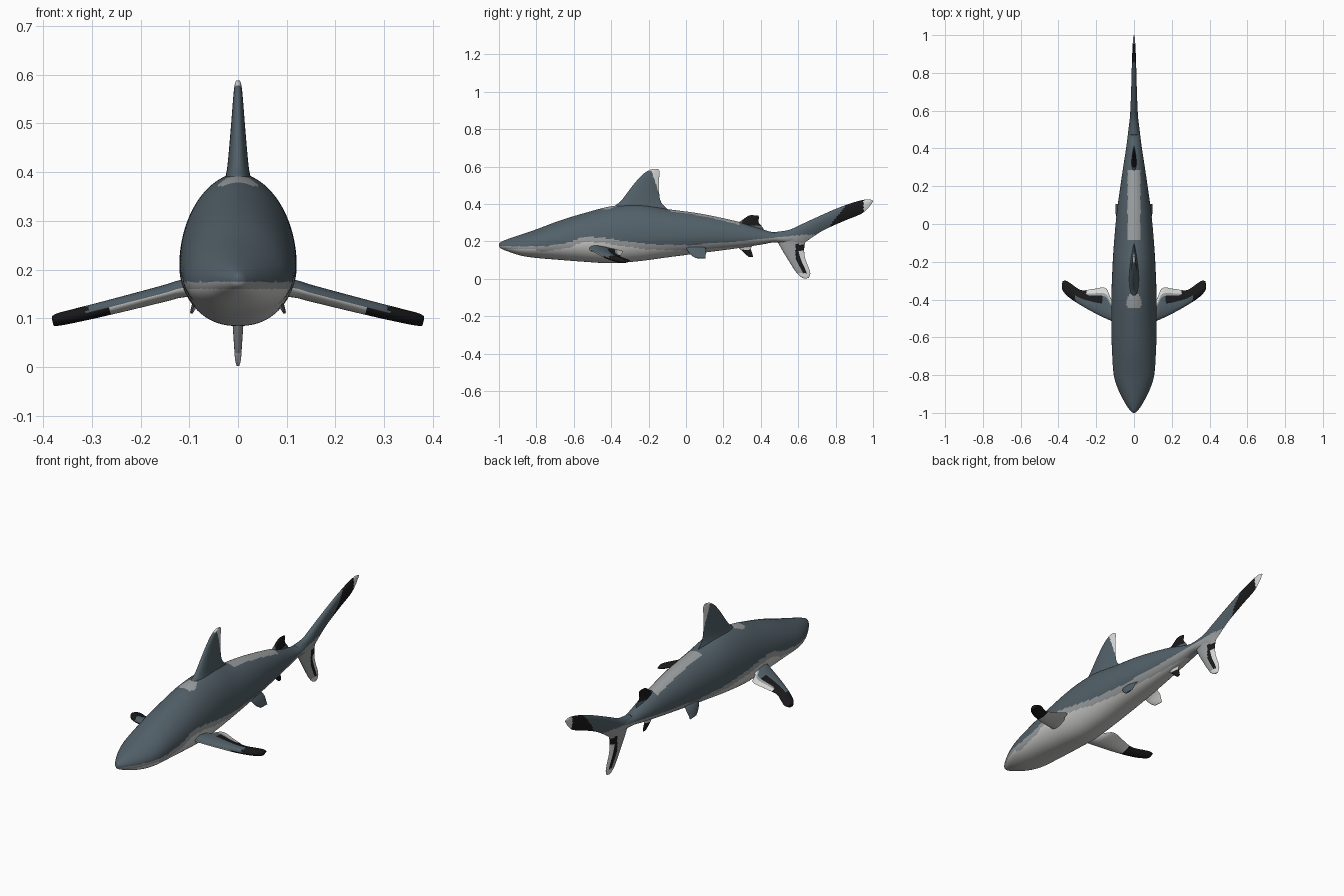
import bpy, bmesh, math
from mathutils import Vector

if "Cube" in bpy.data.objects:
    bpy.data.objects.remove(bpy.data.objects["Cube"])

COLOURS = {
    "slate_back": (0.085, 0.118, 0.14),
    "mid_grey": (0.33, 0.345, 0.35),
    "belly_white": (0.60, 0.60, 0.59),
    "pale_tip": (0.70, 0.70, 0.69),
    "fin_black": (0.01, 0.01, 0.011),
}
MATS = []
for name, c in COLOURS.items():
    m = bpy.data.materials.new(name)
    m.diffuse_color = (*c, 1)
    m.use_nodes = True
    m.node_tree.nodes["Principled BSDF"].inputs["Base Color"].default_value = m.diffuse_color
    MATS.append(m)
SLATE, MID, BELLY, PALE, BLACK = range(5)


def smooth_rows(rows, steps):
    """Catmull-Rom interpolation through tuples of numbers."""
    out = []
    n = len(rows)
    for i in range(n - 1):
        p0, p1, p2, p3 = (rows[max(0, min(n - 1, k))] for k in (i - 1, i, i + 1, i + 2))
        for s in range(steps):
            t = s / steps
            out.append([0.5 * (2 * b + (c - a) * t + (2 * a - 5 * b + 4 * c - d) * t * t
                               + (3 * b - a - 3 * c + d) * t ** 3)
                        for a, b, c, d in zip(p0, p1, p2, p3)])
    out.append(list(rows[-1]))
    return out


def loft(name, rings, us, rule, mirror=False):
    """Skin closed rings of points, then colour each face by rule(centre, normal, u)."""
    bm = bmesh.new()
    tag = bm.faces.layers.float.new("u")
    vs = [[bm.verts.new(p) for p in r] for r in rings]
    n = len(vs[0])
    for a, b in zip(vs, vs[1:]):
        for j in range(n):
            k = (j + 1) % n
            f = bm.faces.new((a[j], a[k], b[k], b[j]))
            f[tag] = (us[j] + us[k]) / 2
    for r in (vs[0], vs[-1]):
        f = bm.faces.new(r)
        f[tag] = 0.5
    bmesh.ops.recalc_face_normals(bm, faces=bm.faces)
    for f in bm.faces:
        f.smooth = True
        f.material_index = rule(f.calc_center_median(), f.normal, f[tag])
    bm.faces.layers.float.remove(tag)
    me = bpy.data.meshes.new(name)
    bm.to_mesh(me)
    bm.free()
    for m in MATS:
        me.materials.append(m)
    ob = bpy.data.objects.new(name, me)
    bpy.context.collection.objects.link(ob)
    if mirror:
        ob.modifiers.new("mirror", 'MIRROR').use_mirror_merge = False
    return ob


def fin(name, rows, rule, mirror=False, steps=8, seg=56):
    """Rows: leading point xyz, trailing point xyz, half thickness."""
    lead, trail, tip = Vector(rows[0][:3]), Vector(rows[0][3:6]), Vector(rows[-1][:3])
    nrm = (trail - lead).cross(tip - (lead + trail) / 2).normalized()
    ang = [2 * math.pi * j / seg for j in range(seg)]
    us = [(1 - math.cos(a)) / 2 for a in ang]
    rings = []
    for r in smooth_rows(rows, steps):
        a, b, h = Vector(r[:3]), Vector(r[3:6]), r[6]
        rings.append([a.lerp(b, u) + nrm * (math.copysign(1, math.sin(t)) * h * 2.6
                      * math.sqrt(max(u, 0)) * (1 - u)) for u, t in zip(us, ang)])
    return loft(name, rings, us, rule, mirror)


def flat_fin(name, rows, rule, **kw):
    """Fin in the centre plane. Rows: lead y z, trail y z, half thickness."""
    return fin(name, [(0, a, b, 0, c, d, h) for a, b, c, d, h in rows], rule, **kw)


# Countershading line, z along the flank
LINE = [(-1.0, .175), (-.75, .175), (-.62, .195), (-.55, .228), (-.45, .222), (-.35, .205),
        (-.2, .185), (0, .18), (.25, .198), (.47, .22), (.62, .235), (1.1, .24)]


def flank(y):
    for (a, za), (b, zb) in zip(LINE, LINE[1:]):
        if y <= b:
            return za + (zb - za) * (y - a) / (b - a)
    return LINE[-1][1]


# Body
def body_rule(c, n, u):
    if c.z > flank(c.y):
        saddle = abs(c.x) < .034 and -.08 < c.y < .29 and n.z > 0
        nape = (c.x / .04) ** 2 + ((c.y + .41) / .043) ** 2 < 1 and n.z > 0
        return MID if saddle or nape else SLATE
    return MID if c.z > flank(c.y) - (.028 if c.y > -.8 else .015) else BELLY


# y, half width, top z, bottom z
BODY = [(-1.0, .004, .186, .176), (-.99, .018, .197, .163), (-.95, .046, .214, .146),
        (-.88, .082, .238, .124), (-.8, .107, .265, .112), (-.68, .116, .31, .102),
        (-.55, .12, .35, .092), (-.4, .12, .388, .084), (-.25, .115, .397, .095),
        (-.1, .106, .373, .115), (.07, .09, .350, .137), (.27, .062, .308, .163),
        (.4, .042, .268, .183), (.47, .033, .25, .195), (.56, .022, .258, .195),
        (.64, .010, .272, .23)]
SEG = 96
rings = []
for y, w, top, bot in smooth_rows(BODY, 10):
    mid = bot + .43 * (top - bot)
    ring = []
    for j in range(SEG):
        a = 2 * math.pi * j / SEG
        ca, sa = math.cos(a), math.sin(a)
        x = math.copysign(abs(ca) ** (1.12 if sa > 0 else .88), ca) * w
        ring.append((x, y, mid + sa * ((top - mid) if sa > 0 else (mid - bot))))
    rings.append(ring)
loft("body", rings, [0] * SEG, body_rule)

# Front dorsal fin, pale at the rear of the tip
flat_fin("dorsal_fin", [
    (-.42, .36, -.06, .35, .035), (-.375, .395, -.105, .378, .026), (-.345, .42, -.137, .42, .021),
    (-.28, .505, -.145, .49, .014), (-.235, .555, -.143, .545, .010),
    (-.20, .58, -.142, .575, .007), (-.175, .588, -.147, .586, .004)],
    lambda c, n, u: PALE if c.y > -.185 + (.58 - c.z) * .33 and c.z > .46 or c.z > .578 else SLATE)

# Rear dorsal fin
flat_fin("rear_dorsal_fin", [
    (.25, .29, .42, .255, .016), (.29, .308, .41, .275, .011), (.315, .325, .388, .303, .008),
    (.335, .338, .390, .327, .005), (.352, .341, .387, .338, .003)],
    lambda c, n, u: BLACK if c.z > .285 and c.y > .3 else SLATE)

# Anal fin
flat_fin("anal_fin", [
    (.26, .18, .37, .19, .012), (.29, .158, .348, .165, .009), (.318, .132, .355, .133, .006),
    (.335, .118, .358, .118, .003)],
    lambda c, n, u: BLACK if c.z < .155 else BELLY)


# Tail fin: upper and lower lobes
def upper_rule(c, n, u):
    if c.y > .95:
        return PALE
    if c.y > .81 + .1 * (.5 - u):
        return BLACK
    return SLATE if c.z > flank(c.y) else MID


def lower_rule(c, n, u):
    if c.z > flank(c.y):
        return SLATE
    if c.z < .03 or (u > .72 and c.z < .15):
        return PALE
    return BLACK if u > .45 and c.y > .585 and c.z < .185 else MID


flat_fin("tail_upper_lobe", [
    (.47, .25, .50, .19, .024), (.55, .262, .60, .17, .021), (.62, .293, .65, .205, .018),
    (.70, .33, .735, .26, .015), (.81, .378, .845, .31, .012), (.90, .41, .935, .347, .009),
    (.965, .425, .975, .38, .006), (.997, .421, 1.0, .414, .003)], upper_rule)
flat_fin("tail_lower_lobe", [
    (.48, .22, .66, .235, .020), (.505, .17, .635, .185, .016), (.55, .095, .635, .12, .012),
    (.588, .037, .66, .05, .008), (.612, .012, .664, .022, .006), (.63, .002, .655, .004, .003)],
    lower_rule)


# Side fins
def pectoral_rule(c, n, u):
    if n.z < 0:
        return BLACK if c.x > .265 else BELLY
    if c.x < .25 and u > .72:
        return PALE if u > .82 else MID
    return BLACK if c.x > .31 or (c.x > .17 and u > .45) else SLATE


fin("pectoral_fins", [
    (.06, -.545, .168, .06, -.42, .162, .020), (.115, -.515, .162, .115, -.405, .158, .018),
    (.15, -.50, .152, .15, -.34, .15, .017), (.22, -.465, .134, .22, -.345, .132, .016),
    (.29, -.425, .116, .28, -.35, .118, .015), (.345, -.388, .103, .335, -.315, .105, .014),
    (.372, -.36, .097, .36, -.30, .099, .013), (.381, -.345, .094, .378, -.303, .095, .010)],
    pectoral_rule, mirror=True)

fin("pelvic_fins", [
    (.06, -.01, .185, .055, .10, .18, .010), (.078, .005, .155, .078, .108, .15, .008),
    (.088, .025, .13, .09, .105, .125, .006), (.095, .05, .112, .097, .105, .11, .003)],
    lambda c, n, u: SLATE if n.x > 0 else BELLY, mirror=True)
